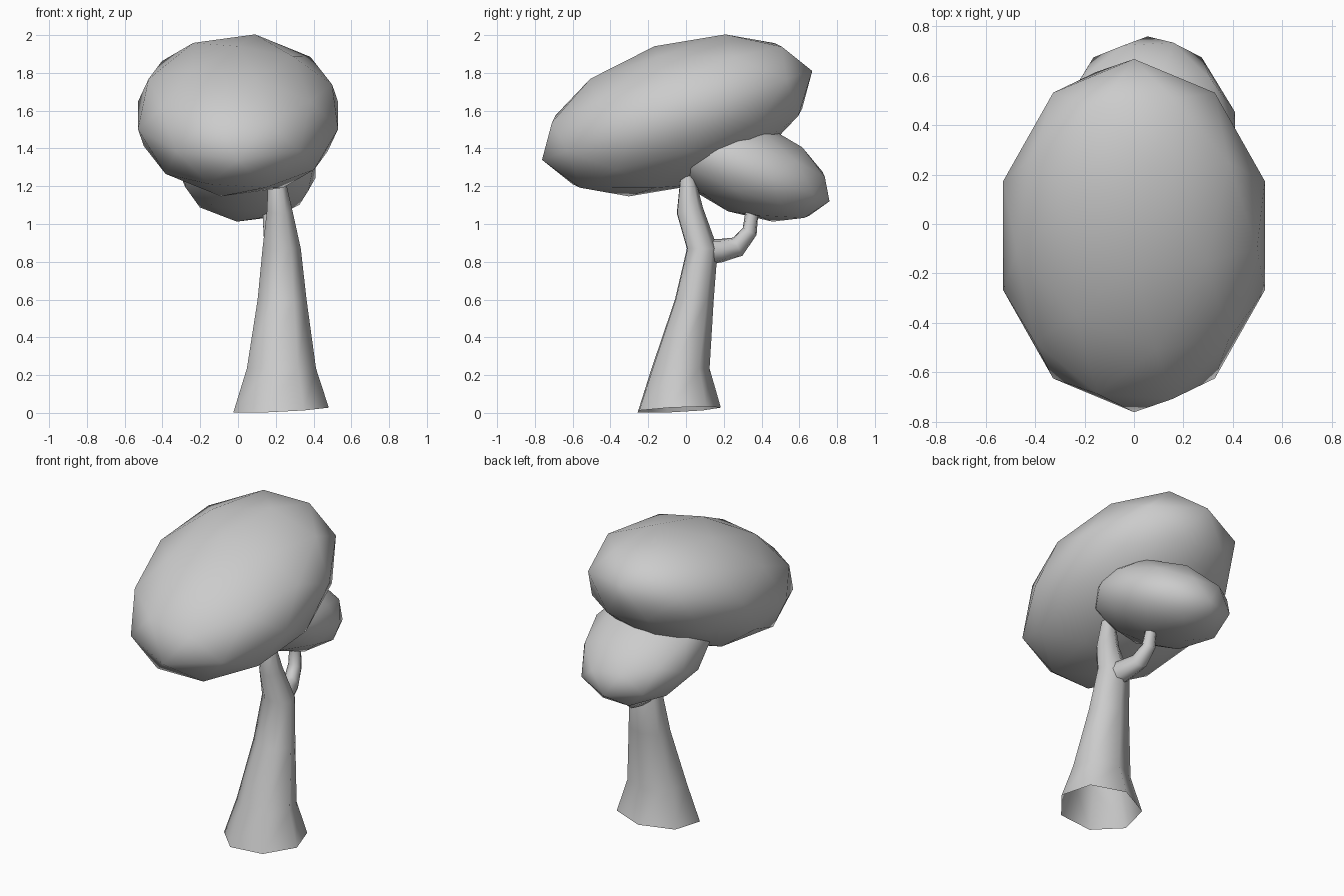
import bpy, bmesh, math
from mathutils import Vector

if "Cube" in bpy.data.objects:
    bpy.data.objects.remove(bpy.data.objects["Cube"])


def finish(name, bm):
    bmesh.ops.recalc_face_normals(bm, faces=bm.faces)
    for f in bm.faces:
        f.smooth = True
    me = bpy.data.meshes.new(name)
    bm.to_mesh(me)
    bm.free()
    ob = bpy.data.objects.new(name, me)
    bpy.context.collection.objects.link(ob)
    return ob


def tube(name, rings, sides, start):
    """Open loft; each ring is (centre, x radius, other radius, axis)."""
    bm = bmesh.new()
    loops = []
    for c, rx, ry, axis in rings:
        d = Vector(axis).normalized()
        u = (Vector((1, 0, 0)) - d * d.x).normalized()
        v = d.cross(u)
        loop = []
        for i in range(sides):
            a = math.radians(start) + math.tau * i / sides
            loop.append(bm.verts.new(Vector(c) + u * rx * math.cos(a) + v * ry * math.sin(a)))
        loops.append(loop)
    for a, b in zip(loops, loops[1:]):
        for i in range(sides):
            j = (i + 1) % sides
            bm.faces.new((a[i], a[j], b[j], b[i]))
    return finish(name, bm)


def foliage(name, centre, radii, tilt):
    bm = bmesh.new()
    bmesh.ops.create_icosphere(bm, subdivisions=2, radius=1)
    ob = finish(name, bm)
    ob.location = centre
    ob.scale = radii
    ob.rotation_euler.x = math.radians(tilt)
    return ob


# Seven-sided flared trunk, open at the bottom
UP = (0, 0, 1)
tube("trunk", [
    ((0.225, -0.045, 0.017), 0.26, 0.23, (-0.05, -0.05, 1)),
    ((0.228, -0.035, 0.235), 0.188, 0.160, UP),
    ((0.232, 0.040, 0.60), 0.133, 0.107, UP),
    ((0.230, 0.083, 0.87), 0.104, 0.085, UP),
    ((0.220, 0.018, 1.07), 0.070, 0.074, (0, -0.2, 1)),
    ((0.207, 0.010, 1.21), 0.050, 0.047, UP),
    ((0.205, 0.008, 1.28), 0.035, 0.035, UP),
], 7, 247)

# Side branch curving up to the lower foliage
tube("branch", [
    ((0.225, 0.09, 0.85), 0.075, 0.075, (0, 1, 0.05)),
    ((0.210, 0.19, 0.86), 0.062, 0.063, (0, 1, 0.1)),
    ((0.190, 0.275, 0.88), 0.050, 0.055, (0, 1, 0.5)),
    ((0.172, 0.337, 0.96), 0.042, 0.042, (0, 0.5, 1)),
    ((0.165, 0.347, 1.05), 0.036, 0.036, UP),
    ((0.165, 0.347, 1.11), 0.032, 0.032, UP),
], 7, 0)

# Two tilted, flattened foliage clumps
foliage("upper_foliage", (0, -0.047, 1.575), (0.557, 0.753, 0.385), 18.2)
foliage("lower_foliage", (0.055, 0.315, 1.298), (0.373, 0.479, 0.249), -21.8)
